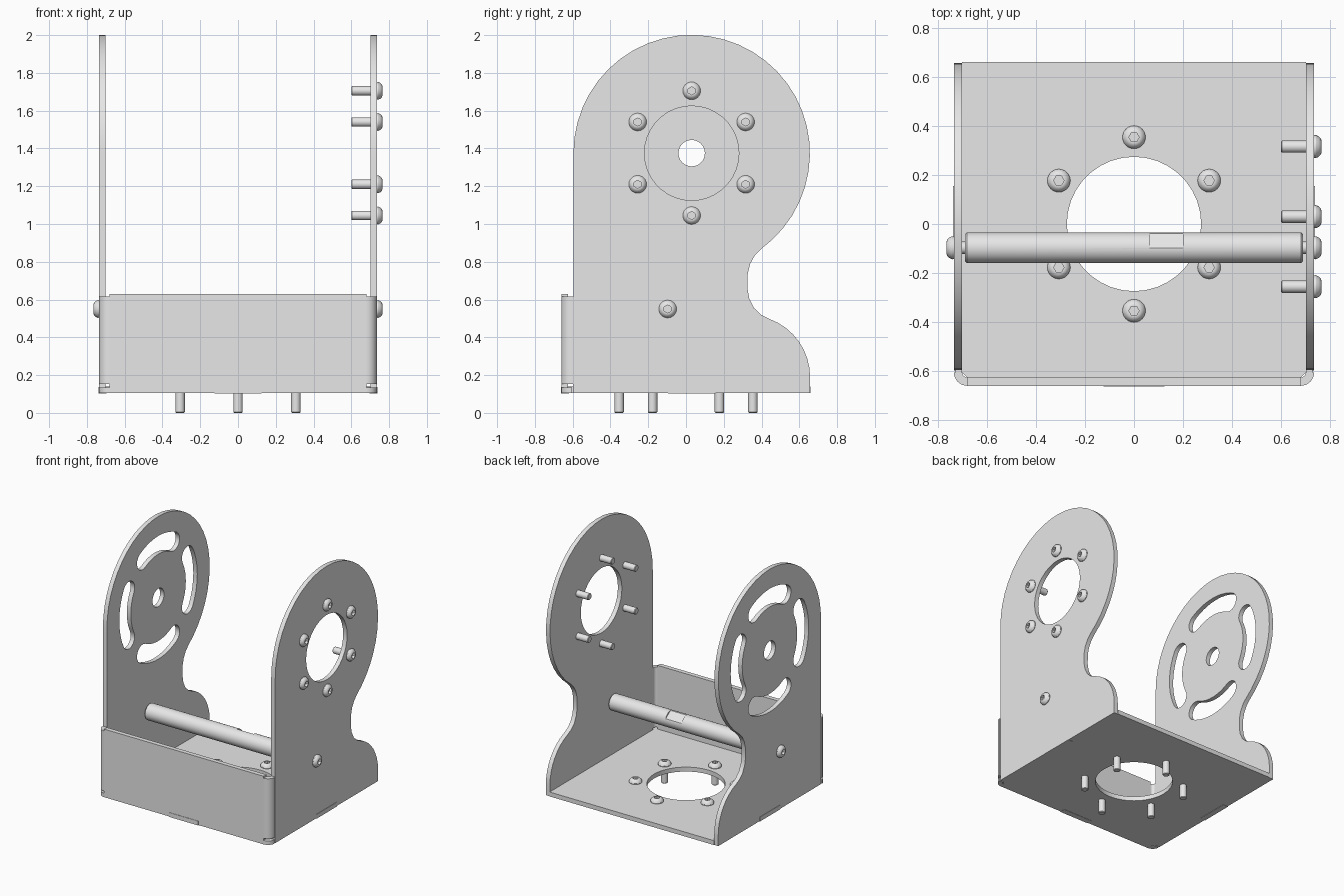
import bpy, bmesh
from math import sin, cos, pi, radians
from mathutils import Matrix, Vector

cube = bpy.data.objects.get("Cube")
if cube:
    bpy.data.objects.remove(cube, do_unlink=True)

steel = bpy.data.materials.new("light_grey_steel")
steel.use_nodes = True
steel.diffuse_color = (0.8, 0.8, 0.8, 1)
steel.node_tree.nodes["Principled BSDF"].inputs["Base Color"].default_value = (0.8, 0.8, 0.8, 1)

T = 0.034              # sheet thickness
HALF = 0.735           # outer half width
FLOOR = 0.105          # underside of the sheet metal
WALL_MID = HALF - T / 2
# local x, y, z -> world y, z, x
UPRIGHT = Matrix(((0, 0, 1, 0), (1, 0, 0, 0), (0, 1, 0, 0), (0, 0, 0, 1)))
parts = []


def add_object(name, mesh):
    mesh.materials.clear()
    mesh.materials.append(steel)
    ob = bpy.data.objects.new(name, mesh)
    bpy.context.scene.collection.objects.link(ob)
    parts.append(ob)
    return ob


def arc(cx, cy, r, a0, a1, n):
    angles = [radians(a0 + (a1 - a0) * i / n) for i in range(n + 1)]
    return [(cx + r * cos(a), cy + r * sin(a)) for a in angles]


def circle(cx, cy, r, n=36):
    return arc(cx, cy, r, 0, 360, n)[:-1]


def plate(name, loops, thickness, matrix):
    """Flat sheet: the first loop is the outline, the others are holes."""
    curve = bpy.data.curves.new(name, 'CURVE')
    curve.dimensions = '2D'
    curve.fill_mode = 'BOTH'
    curve.extrude = thickness / 2
    for loop in loops:
        spline = curve.splines.new('POLY')
        spline.points.add(len(loop) - 1)
        for point, (x, y) in zip(spline.points, loop):
            point.co = (x, y, 0, 1)
        spline.use_cyclic_u = True
    temp = bpy.data.objects.new(name + "_outline", curve)
    mesh = bpy.data.meshes.new_from_object(temp)
    bpy.data.objects.remove(temp)
    bpy.data.curves.remove(curve)
    bm = bmesh.new()
    bm.from_mesh(mesh)
    bmesh.ops.remove_doubles(bm, verts=bm.verts, dist=0.0001)
    bmesh.ops.transform(bm, matrix=matrix, verts=bm.verts)
    bmesh.ops.recalc_face_normals(bm, faces=bm.faces)
    bm.to_mesh(mesh)
    bm.free()
    return add_object(name, mesh)


def box(name, low, high):
    low, high = Vector(low), Vector(high)
    bm = bmesh.new()
    bmesh.ops.create_cube(bm, size=1)
    for v in bm.verts:
        v.co = (low + high) / 2 + v.co * (high - low)
    mesh = bpy.data.meshes.new(name)
    bm.to_mesh(mesh)
    bm.free()
    return add_object(name, mesh)


def lathe(name, profile, location, axis, n=24):
    """Turned part; profile rows are (radius, height, is_hexagon)."""
    bm = bmesh.new()
    rings = []
    for r, h, is_hex in profile:
        ring = []
        for i in range(n):
            a = 2 * pi * i / n
            k = cos(pi / 6) / cos(a % (pi / 3) - pi / 6) if is_hex else 1
            ring.append(bm.verts.new((r * k * cos(a), r * k * sin(a), h)))
        rings.append(ring)
    for lower, upper in zip(rings, rings[1:]):
        for i in range(n):
            j = (i + 1) % n
            bm.faces.new((lower[i], lower[j], upper[j], upper[i]))
    bm.faces.new(rings[0][::-1])
    bm.faces.new(rings[-1])
    turn = Vector((0, 0, 1)).rotation_difference(Vector(axis)).to_matrix().to_4x4()
    bmesh.ops.transform(bm, matrix=Matrix.Translation(location) @ turn, verts=bm.verts)
    bmesh.ops.recalc_face_normals(bm, faces=bm.faces)
    mesh = bpy.data.meshes.new(name)
    bm.to_mesh(mesh)
    bm.free()
    return add_object(name, mesh)


def screw(name, location, axis, length=0.135):
    """Button head screw with a hexagon socket."""
    profile = [(0.021, -length, 0), (0.025, 0.004 - length, 0), (0.025, 0, 0),
               (0.046, 0, 0), (0.047, 0.007, 0), (0.042, 0.018, 0), (0.033, 0.027, 0),
               (0.025, 0.03, 0), (0.021, 0.03, 1), (0.021, 0.01, 1)]
    return lathe(name, profile, location, axis)


# Side walls: round head, narrow neck and rounded foot
HY, HZ = 0.03, 1.375
neck = [(0.40, 0.87), (0.365, 0.835), (0.34, 0.79), (0.327, 0.74), (0.325, 0.66),
        (0.335, 0.605), (0.36, 0.555), (0.40, 0.518)]
wall = [(-0.597, FLOOR), (0.657, FLOOR)]
wall += arc(0.33, 0.19, 0.327, 0, 70, 8)
wall += neck[::-1]
wall += arc(HY, HZ, 0.626, -47, 180, 30)

slots = []
for k in range(4):
    mid = 90 * k
    slot = arc(HY, HZ, 0.475, mid - 28, mid + 28, 10)
    for end, start in ((mid + 28, mid + 28), (mid - 28, mid - 208)):
        cx = HY + 0.405 * cos(radians(end))
        cy = HZ + 0.405 * sin(radians(end))
        slot += arc(cx, cy, 0.07, start, start + 180, 8)[1:-1]
        if end > mid:
            slot += arc(HY, HZ, 0.335, mid + 28, mid - 28, 10)
    slots.append(slot)

plate("left_wall", [wall, circle(HY, HZ, 0.25)], T,
      Matrix.Translation((WALL_MID, 0, 0)) @ UPRIGHT)
plate("right_wall", [wall, circle(HY, HZ, 0.07, 24)] + slots, T,
      Matrix.Translation((-WALL_MID, 0, 0)) @ UPRIGHT)

# Front wall and its rounded corner bends, with relief gaps above and below
box("front_wall", (-0.68, -0.66, FLOOR), (0.68, -0.66 + T, 0.63))
for side, name in ((1, "left"), (-1, "right")):
    bend = arc(0.68, -0.605, 0.055, -90, 0, 8) + arc(0.68, -0.605, 0.055 - T, 0, -90, 8)
    bend = [(side * x, y) for x, y in bend]
    for part, z0, z1 in (("bend", 0.152, 0.615), ("bend_foot", FLOOR, 0.135)):
        plate(name + "_" + part, [bend], z1 - z0, Matrix.Translation((0, 0, (z0 + z1) / 2)))
    x0, x1 = sorted((side * (HALF - T), side * (HALF - 0.006)))
    box(name + "_bend_joint", (x0, -0.606, 0.152), (x1, -0.59, 0.615))

# Base plate with the round opening and locating tabs
edge = HALF - T + 0.001
base = [(-edge, 0.66), (-edge, -0.605), (-0.68, -0.627),
        (0.68, -0.627), (edge, -0.605), (edge, 0.66)]
plate("base_plate", [base, circle(0, 0, 0.274)], T, Matrix.Translation((0, 0, FLOOR + T / 2)))
box("front_tab", (-0.125, -0.663, FLOOR - 0.002), (0.125, -0.62, FLOOR + 0.031))
for side, name in ((1, "left_tab"), (-1, "right_tab")):
    x0, x1 = sorted((side * 0.695, side * (HALF + 0.003)))
    box(name, (x0, -0.095, FLOOR - 0.002), (x1, 0.155, FLOOR + 0.031))

# Cross rod with a wrench flat
ROD = Vector((0, -0.097, 0.55))
rod = lathe("cross_rod", [(0.054, -0.69, 0), (0.063, -0.681, 0), (0.063, 0.681, 0),
                          (0.054, 0.69, 0)], ROD, (1, 0, 0), 32)
cutter = box("flat_cutter", (-0.068, -0.08, 0.0515), (0.068, 0.08, 0.12))
cutter.matrix_world = (Matrix.Translation(ROD + Vector((0.132, 0, 0)))
                       @ Matrix.Rotation(radians(-35), 4, 'X'))
cutter.hide_render = True
cut = rod.modifiers.new("flat", 'BOOLEAN')
cut.operation = 'DIFFERENCE'
cut.object = cutter
bpy.context.view_layer.update()
rod.data = bpy.data.meshes.new_from_object(
    rod.evaluated_get(bpy.context.evaluated_depsgraph_get()))
rod.modifiers.clear()
parts.remove(cutter)
bpy.data.objects.remove(cutter, do_unlink=True)

# Screws: two rings of six and one at each end of the rod
for k in range(6):
    a = radians(30 + 60 * k)
    screw("wall_screw", (HALF, HY + 0.33 * cos(a), HZ + 0.33 * sin(a)), (1, 0, 0))
    screw("base_screw", (0.354 * cos(a), 0.354 * sin(a), FLOOR + T), (0, 0, 1), FLOOR + T)
for side in (1, -1):
    screw("rod_screw", (side * HALF, ROD.y, ROD.z), (side, 0, 0))

# Smooth the curved surfaces and keep the edges sharp
bpy.ops.object.select_all(action='DESELECT')
for ob in parts:
    ob.select_set(True)
bpy.context.view_layer.objects.active = parts[0]
bpy.ops.object.shade_smooth_by_angle(angle=radians(30))
